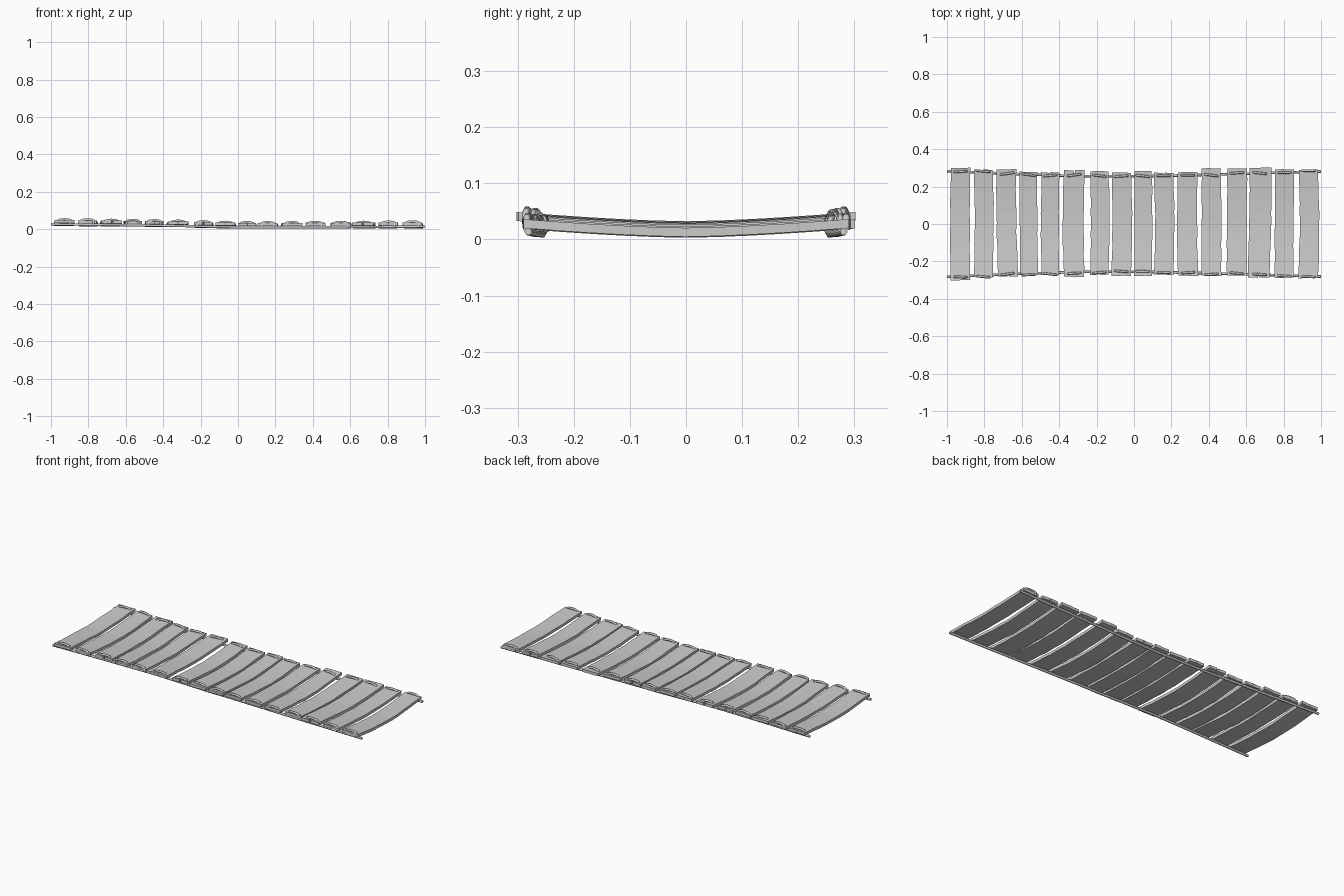
import bpy, bmesh, random
from math import sin, pi
from mathutils import Vector

if "Cube" in bpy.data.objects:
    bpy.data.objects.remove(bpy.data.objects["Cube"])

random.seed(4)
THICK, ROPE_R = 0.016, 0.007

# left x, right x, far end y, near end y, sideways lean
PLANKS = [
    (-.98, -.875, .30, .30, 0), (-.855, -.755, .29, .285, 0), (-.73, -.625, .293, .28, .01),
    (-.61, -.515, .28, .27, .006), (-.495, -.40, .275, .272, 0), (-.375, -.265, .288, .283, 0),
    (-.235, -.135, .282, .272, 0), (-.12, -.015, .275, .278, 0), (.0, .095, .282, .277, 0),
    (.107, .21, .274, .272, 0), (.235, .342, .277, .276, 0), (.36, .465, .298, .278, 0),
    (.497, .603, .296, .276, -.003), (.614, .73, .30, .287, -.012), (.755, .855, .292, .287, -.004),
    (.88, .985, .289, .29, 0)]
NOTCHED = {(5, 1), (2, -1), (6, -1), (13, -1), (9, 1), (14, 1)}


def lerp_table(x, table):
    for (a, p), (b, q) in zip(table, table[1:]):
        if x <= b:
            return p + (q - p) * (x - a) / (b - a)
    return table[-1][1]


def base(x):  # height of the underside along the middle of the walkway
    return lerp_table(x, [(-1, .017), (-.4, .012), (0, .003), (.6, .003), (1, .005)])


def sag(y):  # planks curve up towards both ends
    return .0155 * (abs(y) / .29) ** 1.5


def rope_y(x):
    return lerp_table(x, [(-1, .283), (-.6, .266), (-.3, .256), (.1, .256), (.4, .263), (1, .281)])


def add_plank(i, spec):
    x0, x1, y_far, y_near, lean = spec
    bow = random.uniform(-.006, .006)
    bm = bmesh.new()
    rows = []
    n = 10
    for r in range(n + 1):
        y = -y_near + (y_near + y_far) * r / n
        t = 2 * r / n - 1
        inner = 0 < r < n
        shift = bow * sin(pi * r / n) - lean * t * .5
        ja, jb = (random.uniform(-.002, .002) for _ in range(2))
        row = []
        for k, u in enumerate((0, .46, .5, .54, 1)):
            yy = y + (0 if inner else random.uniform(-.002, .002))
            side = 1 if r == n else -1
            if not inner and k == 2 and (i, side) in NOTCHED:
                yy -= side * .022
            x = x0 + (x1 - x0) * u + shift + ja * (1 - u) + jb * u
            row.append(bm.verts.new((x, yy, base((x0 + x1) / 2) + sag(yy))))
        rows.append(row)
    for a, b in zip(rows, rows[1:]):
        for k in range(4):
            bm.faces.new((a[k], a[k + 1], b[k + 1], b[k]))
    ext = bmesh.ops.extrude_face_region(bm, geom=bm.faces[:])
    for v in ext["geom"]:
        if isinstance(v, bmesh.types.BMVert):
            v.co.z += THICK
    bmesh.ops.recalc_face_normals(bm, faces=bm.faces[:])
    me = bpy.data.meshes.new(f"plank_{i + 1}")
    bm.to_mesh(me)
    bm.free()
    bpy.context.collection.objects.link(bpy.data.objects.new(me.name, me))


def add_rope(name, points, radius):
    cu = bpy.data.curves.new(name, 'CURVE')
    cu.dimensions = '3D'
    cu.bevel_depth, cu.bevel_resolution = radius, 1
    cu.use_fill_caps = True
    sp = cu.splines.new('POLY')
    sp.points.add(len(points) - 1)
    for p, co in zip(sp.points, points):
        p.co = (*co, 1)
    bpy.context.collection.objects.link(bpy.data.objects.new(name, cu))


# walkway planks
for i, spec in enumerate(PLANKS):
    add_plank(i, spec)

# carrying ropes under the plank ends
for side, tag in ((-1, "near"), (1, "far")):
    pts = []
    for k in range(33):
        x = -1 + k / 16
        y = rope_y(x)
        pts.append((x, side * y, base(x) + sag(y) - ROPE_R + .001))
    add_rope(f"{tag}_rope", pts, ROPE_R)

    # stitches that arch over each plank end and pass down to the rope
    for i, (x0, x1, *_rest) in enumerate(PLANKS):
        cx = (x0 + x1) / 2
        y = side * (rope_y(cx) + random.uniform(-.004, .008))
        z = base(cx) + sag(y)
        twist = random.uniform(-.005, .005)
        arch = [(-.033, -.003), (-.034, THICK), (-.022, THICK + .004), (0, THICK + .006),
                (.022, THICK + .004), (.034, THICK), (.033, -.003)]
        add_rope(f"{tag}_stitch_{i + 1}",
                 [Vector((cx + dx, y + twist * dx / .034, z + dz)) for dx, dz in arch], .0065)
